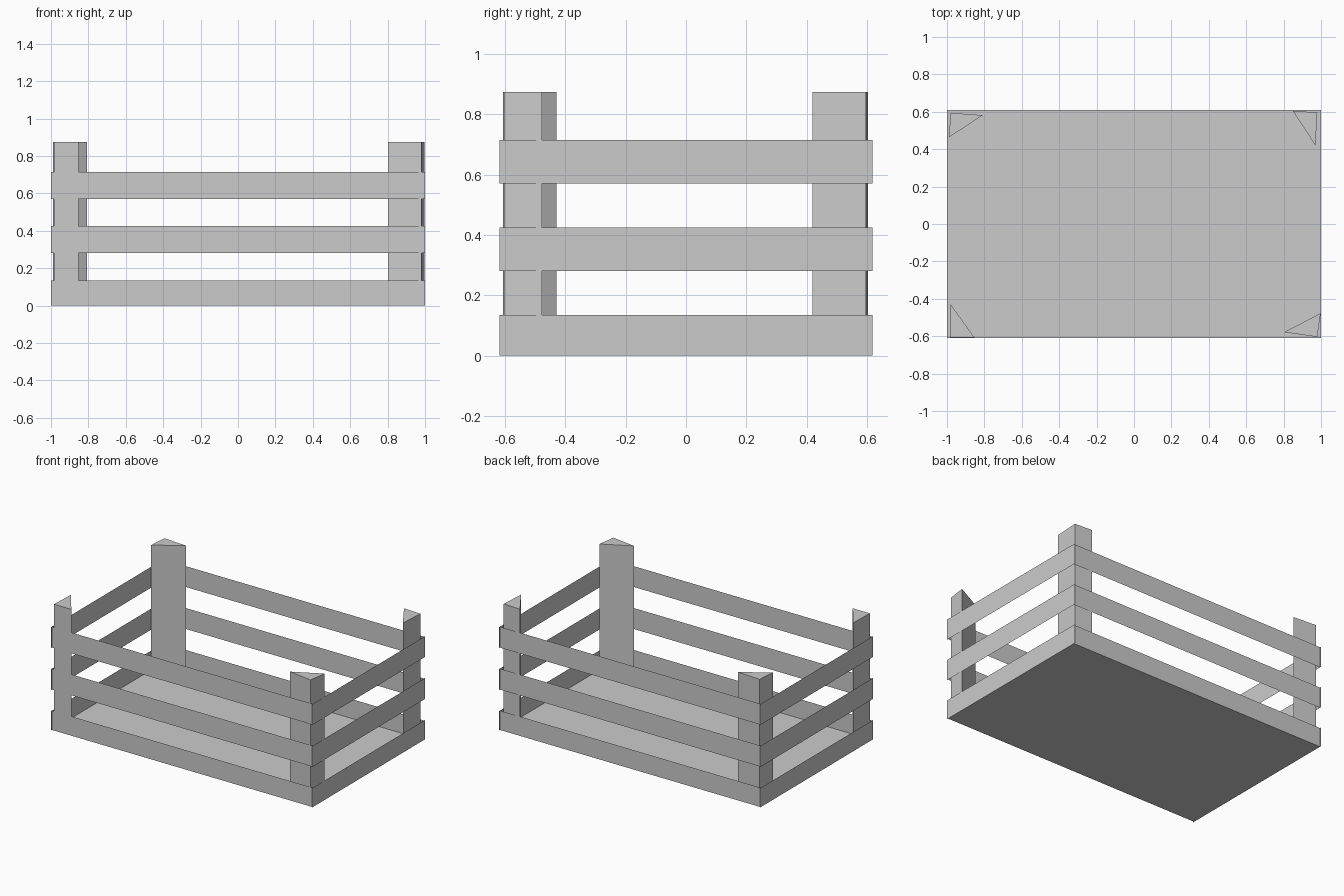
import bpy, bmesh

if "Cube" in bpy.data.objects:
    bpy.data.objects.remove(bpy.data.objects["Cube"])

HX, HY = 1.0, 0.618      # half size of the crate
FRONT_Y = 0.61           # long slats sit just inside the ends of the short ones
POST_H = 0.874


def make_object(name, bm):
    mesh = bpy.data.meshes.new(name)
    bm.to_mesh(mesh)
    bm.free()
    obj = bpy.data.objects.new(name, mesh)
    bpy.context.collection.objects.link(obj)
    return obj


def panel(name, corners):
    bm = bmesh.new()
    bm.faces.new([bm.verts.new(c) for c in corners])
    return make_object(name, bm)


def prism(name, outline, height):
    bm = bmesh.new()
    base = bm.faces.new([bm.verts.new((x, y, 0)) for x, y in outline])
    top = bmesh.ops.extrude_face_region(bm, geom=[base], use_keep_orig=True)["geom"]
    verts = [v for v in top if isinstance(v, bmesh.types.BMVert)]
    bmesh.ops.translate(bm, verts=verts, vec=(0, 0, height))
    bmesh.ops.recalc_face_normals(bm, faces=bm.faces)
    return make_object(name, bm)


# Floor sheet
panel("floor", [(-HX, -FRONT_Y, 0), (-HX, FRONT_Y, 0), (HX, FRONT_Y, 0), (HX, -FRONT_Y, 0)])

# Three tiers of thin slats on all four sides
tiers = {"lower": (0, 0.134), "middle": (0.28, 0.425), "upper": (0.571, 0.715)}
sides = {
    "front": ((-HX, -FRONT_Y), (HX, -FRONT_Y)),
    "right": ((HX, -HY), (HX, HY)),
    "back": ((HX, FRONT_Y), (-HX, FRONT_Y)),
    "left": ((-HX, HY), (-HX, -HY)),
}
for tier, (z0, z1) in tiers.items():
    for side, (a, b) in sides.items():
        panel(f"{tier}_{side}_slat", [(*a, z0), (*b, z0), (*b, z1), (*a, z1)])

# Slightly irregular triangular corner posts
posts = {
    "front_left_post": [(-0.98, -0.43), (-0.985, -0.607), (-0.853, -0.607)],
    "front_right_post": [(0.998, -0.477), (0.98, -0.604), (0.803, -0.578)],
    "back_right_post": [(0.85, 0.604), (0.98, 0.597), (0.97, 0.42)],
    "back_left_post": [(-0.98, 0.594), (-0.808, 0.582), (-0.99, 0.463)],
}
for name, outline in posts.items():
    prism(name, outline, POST_H)
